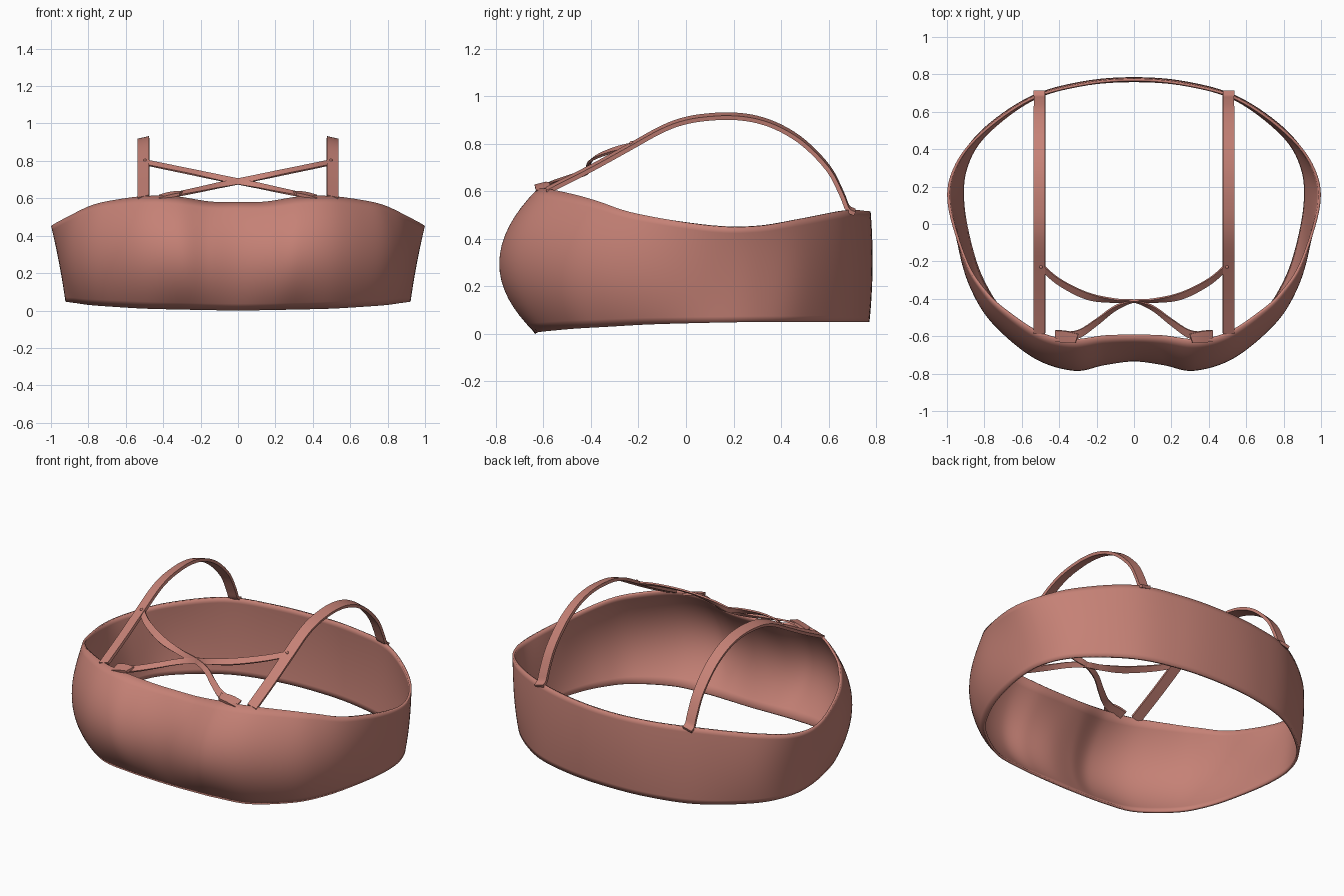
import bpy, bmesh
from mathutils import Vector

if "Cube" in bpy.data.objects:
    bpy.data.objects.remove(bpy.data.objects["Cube"])

mat = bpy.data.materials.new("dusty_rose")
mat.diffuse_color = (0.56, 0.22, 0.18, 1)
mat.use_nodes = True
mat.node_tree.nodes["Principled BSDF"].inputs["Base Color"].default_value = mat.diffuse_color


def spline(pts, steps, lead=None, tail=None):
    """Catmull-Rom through pts; lead/tail are the neighbours beyond the ends."""
    p = [lead or pts[0] * 2 - pts[1]] + pts + [tail or pts[-1] * 2 - pts[-2]]
    out = []
    for i in range(1, len(p) - 2):
        a, b, c, d = p[i - 1:i + 3]
        for s in range(steps):
            t = s / steps
            out.append(0.5 * (2 * b + (c - a) * t + (2 * a - 5 * b + 4 * c - d) * t * t
                              + (3 * b - a - 3 * c + d) * t ** 3))
    return out + [pts[-1].copy()]


def make(name, verts, faces, mirror=False):
    me = bpy.data.meshes.new(name)
    me.from_pydata(verts, [], faces)
    bm = bmesh.new()
    bm.from_mesh(me)
    bmesh.ops.remove_doubles(bm, verts=bm.verts, dist=1e-5)
    bmesh.ops.recalc_face_normals(bm, faces=bm.faces)
    bm.to_mesh(me)
    bm.free()
    me.materials.append(mat)
    ob = bpy.data.objects.new(name, me)
    bpy.context.collection.objects.link(ob)
    if mirror:
        ob.modifiers.new("mirror", 'MIRROR').use_mirror_merge = False
    bpy.ops.object.select_all(action='DESELECT')
    bpy.context.view_layer.objects.active = ob
    ob.select_set(True)
    bpy.ops.object.shade_smooth_by_angle(angle=0.7)
    return ob


def ribbon(name, path, widths, thick, steps=6):
    """Flat strap along a path, widths are half-width vectors per point."""
    c = spline([Vector(p) for p in path], steps)
    w = spline([Vector(v) for v in widths], steps)
    verts, faces = [], []
    for i, (p, h) in enumerate(zip(c, w)):
        tan = c[min(i + 1, len(c) - 1)] - c[max(i - 1, 0)]
        n = tan.cross(h).normalized() * thick / 2
        verts += [p - h - n, p + h - n, p + h + n, p - h + n]
        if i:
            b = 4 * i
            faces += [(b - 4 + k, b - 4 + (k + 1) % 4, b + (k + 1) % 4, b + k) for k in range(4)]
    e = len(verts)
    faces += [(0, 1, 2, 3), (e - 4, e - 3, e - 2, e - 1)]
    return make(name, verts, faces, mirror=True)


# Body band: half outline from front centre to back centre, bottom / middle / top
columns = [
    (0, -.635, .0, 0, -.735, .29, 0, -.603, .58),
    (.15, -.635, .002, .16, -.755, .29, .15, -.605, .583),
    (.30, -.63, .005, .32, -.785, .30, .33, -.625, .61),
    (.50, -.60, .01, .53, -.72, .31, .50, -.59, .612),
    (.70, -.47, .022, .74, -.55, .30, .68, -.475, .588),
    (.80, -.33, .03, .855, -.385, .29, .79, -.375, .56),
    (.87, -.15, .04, .925, -.18, .27, .90, -.21, .507),
    (.92, .10, .047, .955, .10, .25, .995, .10, .455),
    (.905, .30, .05, .935, .30, .25, .965, .30, .453),
    (.80, .48, .05, .82, .495, .26, .825, .485, .485),
    (.55, .67, .05, .56, .68, .28, .56, .672, .52),
    (.28, .75, .05, .28, .762, .28, .28, .752, .518),
    (0, .772, .05, 0, .785, .28, 0, .777, .515),
]
flip = lambda v: Vector((-v.x, v.y, v.z))
rails = []
for k in (0, 3, 6):
    pts = [Vector(c[k:k + 3]) for c in columns]
    half = spline(pts, 8, flip(pts[1]), flip(pts[-2]))
    rails.append(half + [flip(v) for v in half[-2:0:-1]])
ROWS, n = 16, len(rails[0])
verts, faces = [], []
for r in range(ROWS + 1):
    t = r / ROWS
    for b, m, u in zip(*rails):
        verts.append(b * (1 - t) * (1 - 2 * t) + m * 4 * t * (1 - t) + u * t * (2 * t - 1))
for r in range(ROWS):
    for i in range(n):
        j = (i + 1) % n
        faces.append((r * n + i, r * n + j, (r + 1) * n + j, (r + 1) * n + i))
band = make("chest_band", verts, faces)
sol = band.modifiers.new("cloth_thickness", 'SOLIDIFY')
sol.thickness, sol.offset = 0.014, -1

# Shoulder straps arching from front to back
arch = [(-.585, .603), (-.4, .697), (-.24, .785), (-.1, .862), (0, .898), (.1, .913), (.2, .916),
        (.3, .902), (.4, .865), (.5, .80), (.6, .695), (.655, .59), (.68, .53), (.71, .512)]
ribbon("shoulder_strap", [(.505, y, z) for y, z in arch], [(.03, 0, -.007)] * len(arch), .018, 4)

# Thin straps crossing over the chest
ribbon("cross_strap",
       [(.50, -.225, .793), (.40, -.31, .772), (.25, -.385, .741), (.10, -.41, .71), (0, -.412, .69),
        (-.10, -.45, .67), (-.20, -.525, .648), (-.30, -.59, .627), (-.41, -.60, .605)],
       [(0, .018, .013), (0, .018, .013), (0, .018, .013), (0, .008, .015), (0, .004, .016),
        (0, .012, .014), (0, .018, .012), (0, .022, .01), (0, .022, .008)], .010)

# Sewn tabs where the cross straps meet the band
ribbon("strap_tab", [(.305, -.612, .627), (.36, -.603, .62), (.42, -.598, .604)],
       [(-.008, .024, .006), (0, .03, .008), (0, .03, .008)], .016)

# Small studs holding the cross straps to the shoulder straps
bm = bmesh.new()
bmesh.ops.create_icosphere(bm, subdivisions=2, radius=.009)
make("strap_stud", [v.co + Vector((.497, -.23, .803)) for v in bm.verts],
     [[v.index for v in f.verts] for f in bm.faces], mirror=True)
bm.free()
